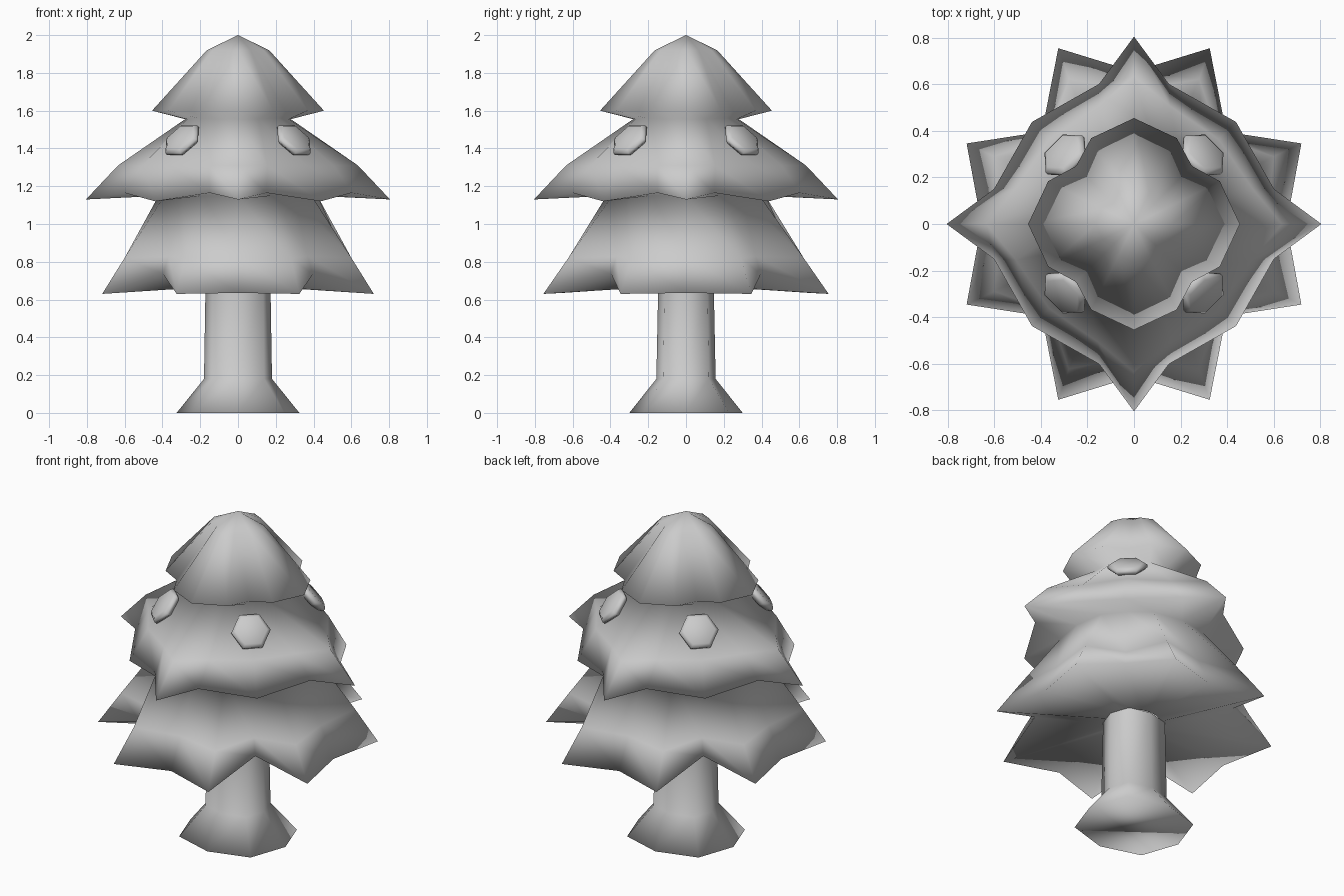
import bpy, bmesh
from math import cos, sin, pi, radians
from mathutils import Vector, Matrix

if "Cube" in bpy.data.objects:
    bpy.data.objects.remove(bpy.data.objects["Cube"])


def loft(name, rings, caps=(0, -1)):
    """Skin a stack of rings (lists of points); close the ends listed in caps."""
    bm = bmesh.new()
    loops = [[bm.verts.new(p) for p in ring] for ring in rings]
    for a, b in zip(loops, loops[1:]):
        n = max(len(a), len(b))
        for i in range(n):
            j = (i + 1) % n
            if len(a) == 1:
                bm.faces.new((a[0], b[i], b[j]))
            else:
                bm.faces.new((a[i], b[i], b[j], a[j]))
    for c in caps:
        bm.faces.new(loops[c])
    bmesh.ops.recalc_face_normals(bm, faces=bm.faces)
    mesh = bpy.data.meshes.new(name)
    bm.to_mesh(mesh)
    bm.free()
    mesh.shade_smooth()
    obj = bpy.data.objects.new(name, mesh)
    bpy.context.collection.objects.link(obj)
    return obj


def star(axis, mid, mid_angle, diag, skew=0):
    """16-point ring; each entry is (radius, z). skew leans the points towards y."""
    pts = []
    for q in range(4):
        s = skew if q % 2 == 0 else -skew
        r, z = mid
        for deg, rad, h in ((0, *axis), (mid_angle + 100 * s, r - s, z),
                            (45, *diag), (90 - mid_angle + 100 * s, r + s, z)):
            t = radians(deg + 90 * q)
            pts.append((rad * cos(t), rad * sin(t), h))
    return pts


def oval(rx, ry, z, n=8, corner=1.0):
    """n-sided ring whose odd corners are pushed out by the corner factor."""
    pts = []
    for i in range(n):
        k = corner if i % 2 else 1
        pts.append((rx * k * cos(2 * pi * i / n), ry * k * sin(2 * pi * i / n), z))
    return pts


# Foliage: three scalloped tiers, top to bottom
loft("foliage", [
    [(0, 0, 2.0)],
    star((.165, 1.92), (.15, 1.92), 26, (.12, 1.92)),
    star((.455, 1.60), (.412, 1.60), 26.5, (.352, 1.60)),    # top tier rim
    star((.28, 1.555), (.29, 1.555), 22, (.30, 1.56)),
    star((.635, 1.31), (.53, 1.31), 17, (.515, 1.31)),
    star((.805, 1.13), (.62, 1.165), 14, (.62, 1.12)),       # middle tier rim
    star((.42, 1.15), (.43, 1.15), 25, (.42, 1.15)),
    star((.57, .82), (.675, .82), 25, (.52, .83), .008),
    star((.655, .635), (.81, .63), 24.5, (.56, .735), .012), # lower tier rim
    star((.15, .67), (.15, .67), 22.5, (.15, .67)),
], caps=())

# Trunk: octagonal with fuller corners, flared at the ground
loft("trunk", [oval(.325, .30, 0, 8, 1.07), oval(.18, .157, .18, 8, 1.09),
               oval(.172, .147, .67, 8, 1.09)], caps=(0,))

# Ornaments: bevelled hexagonal discs on the middle tier diagonals
for k in range(4):
    a = radians(45 + 90 * k)
    disc = loft("ornament_%d" % (k + 1), [
        oval(.085, .085, -.03, 6), oval(.112, .112, -.01, 6),
        oval(.112, .112, .006, 6), oval(.09, .09, .022, 6)])
    normal = Vector((cos(a) * .76, sin(a) * .76, .65)).normalized()
    side = Vector((-sin(a), cos(a), 0))
    rot = Matrix((side, normal.cross(side), normal)).transposed().to_4x4()
    disc.data.transform(Matrix.Translation((.42 * cos(a), .42 * sin(a), 1.445)) @ rot)
